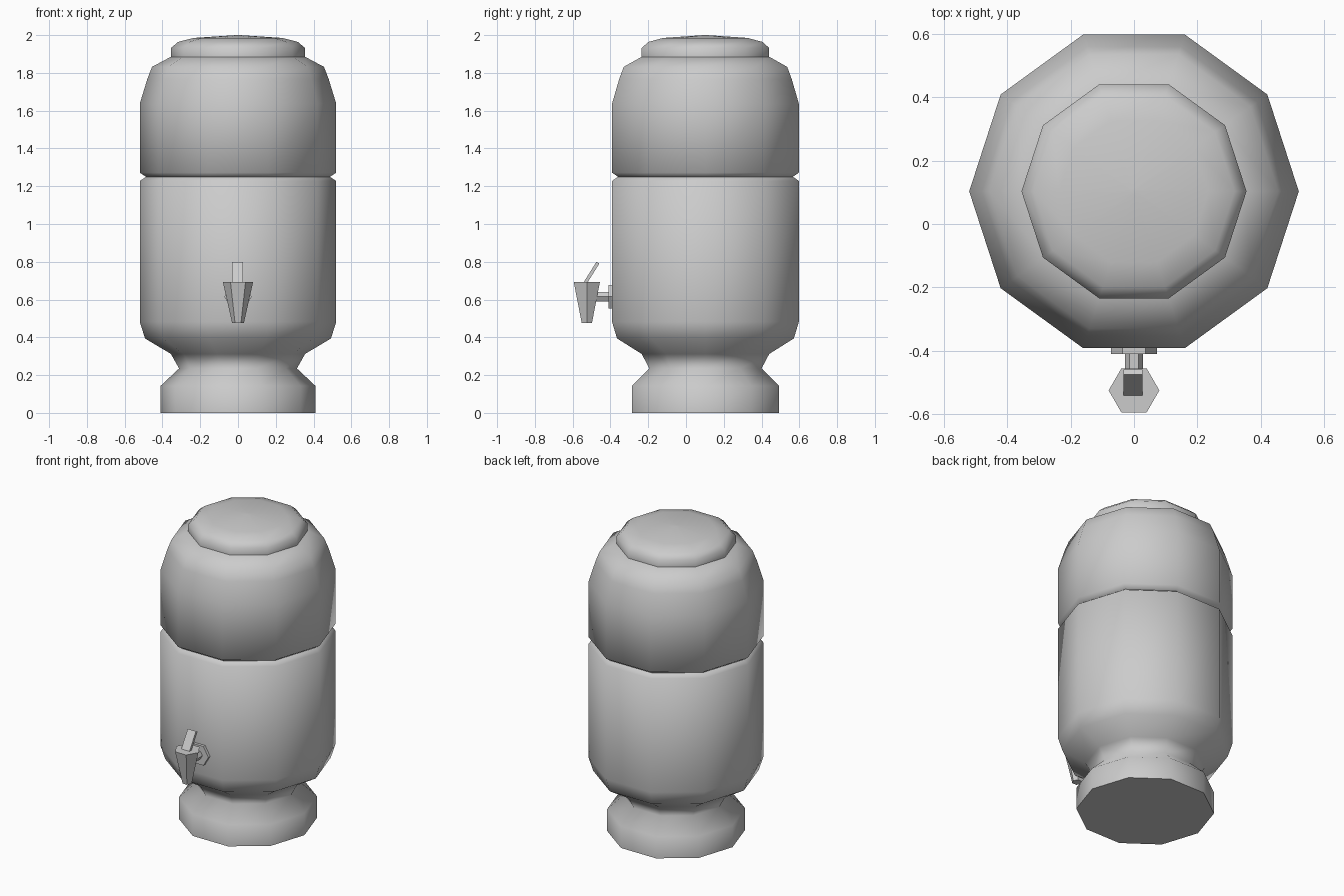
import bpy
import bmesh
import math
from mathutils import Matrix, Vector

if "Cube" in bpy.data.objects:
    bpy.data.objects.remove(bpy.data.objects["Cube"], do_unlink=True)

grey = bpy.data.materials.new("light grey")
grey.use_nodes = True
colour = (0.6, 0.6, 0.6, 1)
grey.diffuse_color = colour
grey.node_tree.nodes["Principled BSDF"].inputs["Base Color"].default_value = colour

AXIS_Y = 0.103   # centre line of the tank
TAP_Z = 0.615


def finish(name, bm, angle):
    """Turn a bmesh into a named, shaded object."""
    bmesh.ops.recalc_face_normals(bm, faces=bm.faces)
    mesh = bpy.data.meshes.new(name)
    bm.to_mesh(mesh)
    bm.free()
    mesh.materials.append(grey)
    obj = bpy.data.objects.new(name, mesh)
    bpy.context.collection.objects.link(obj)
    bpy.ops.object.select_all(action="DESELECT")
    obj.select_set(True)
    bpy.context.view_layer.objects.active = obj
    bpy.ops.object.shade_smooth_by_angle(angle=math.radians(angle))
    return obj


def turned(name, profile, sides=10, angle=80):
    """Sweep a (radius, height) profile round the tank axis and cap it."""
    bm = bmesh.new()
    rings = []
    for r, z in profile:
        rings.append([bm.verts.new((r * math.cos(t), AXIS_Y + r * math.sin(t), z))
                      for t in (math.tau * i / sides for i in range(sides))])
    for low, high in zip(rings, rings[1:]):
        for i in range(sides):
            j = (i + 1) % sides
            bm.faces.new((low[i], low[j], high[j], high[i]))
    bm.faces.new(rings[0])
    bm.faces.new(rings[-1])
    return finish(name, bm, angle)


def hex_rod(name, start, end, r1, r2):
    """Six-sided rod or cone between two points, with corners on +x and -x."""
    start, end = Vector(start), Vector(end)
    axis = (end - start).normalized()
    side = Vector((1, 0, 0))
    turn = Matrix((side, axis.cross(side), axis)).transposed().to_4x4()
    bm = bmesh.new()
    bmesh.ops.create_cone(bm, cap_ends=True, segments=6, radius1=r1, radius2=r2,
                          depth=(end - start).length)
    # Put a corner on the local x axis
    first = bm.verts[:][0].co
    spin = Matrix.Rotation(-math.atan2(first.y, first.x), 4, "Z")
    bm.transform(Matrix.Translation((start + end) / 2) @ turn @ spin)
    return finish(name, bm, 40)


# Tank: foot, neck, body, groove and shoulder
turned("tank", [(0.41, 0), (0.41, 0.143), (0.312, 0.235), (0.355, 0.312),
                (0.492, 0.394), (0.52, 0.482), (0.52, 1.228), (0.487, 1.25),
                (0.52, 1.272), (0.52, 1.637), (0.48, 1.768), (0.455, 1.832),
                (0.35, 1.888)])

# Lid with a softly domed top
turned("lid", [(0.355, 1.885), (0.355, 1.932), (0.317, 1.964), (0.235, 1.985),
               (0.01, 2.0)])

# Tap
hex_rod("tap_flange", (0, -0.38, TAP_Z), (0, -0.41, TAP_Z), 0.072, 0.072)
hex_rod("tap_stem", (0, -0.4, TAP_Z), (0, -0.5, TAP_Z), 0.029, 0.029)
hex_rod("tap_spout", (0, -0.525, 0.475), (0, -0.525, 0.693), 0.031, 0.08)

# Lever: a flat bar leaning back over the spout
bm = bmesh.new()
bmesh.ops.create_cube(bm, size=1)
bm.transform(Matrix.Translation((-0.003, -0.501, 0.74))
             @ Matrix.Rotation(math.radians(-32), 4, "X")
             @ Matrix.Diagonal((0.06, 0.018, 0.13, 1)))
finish("tap_lever", bm, 30)
